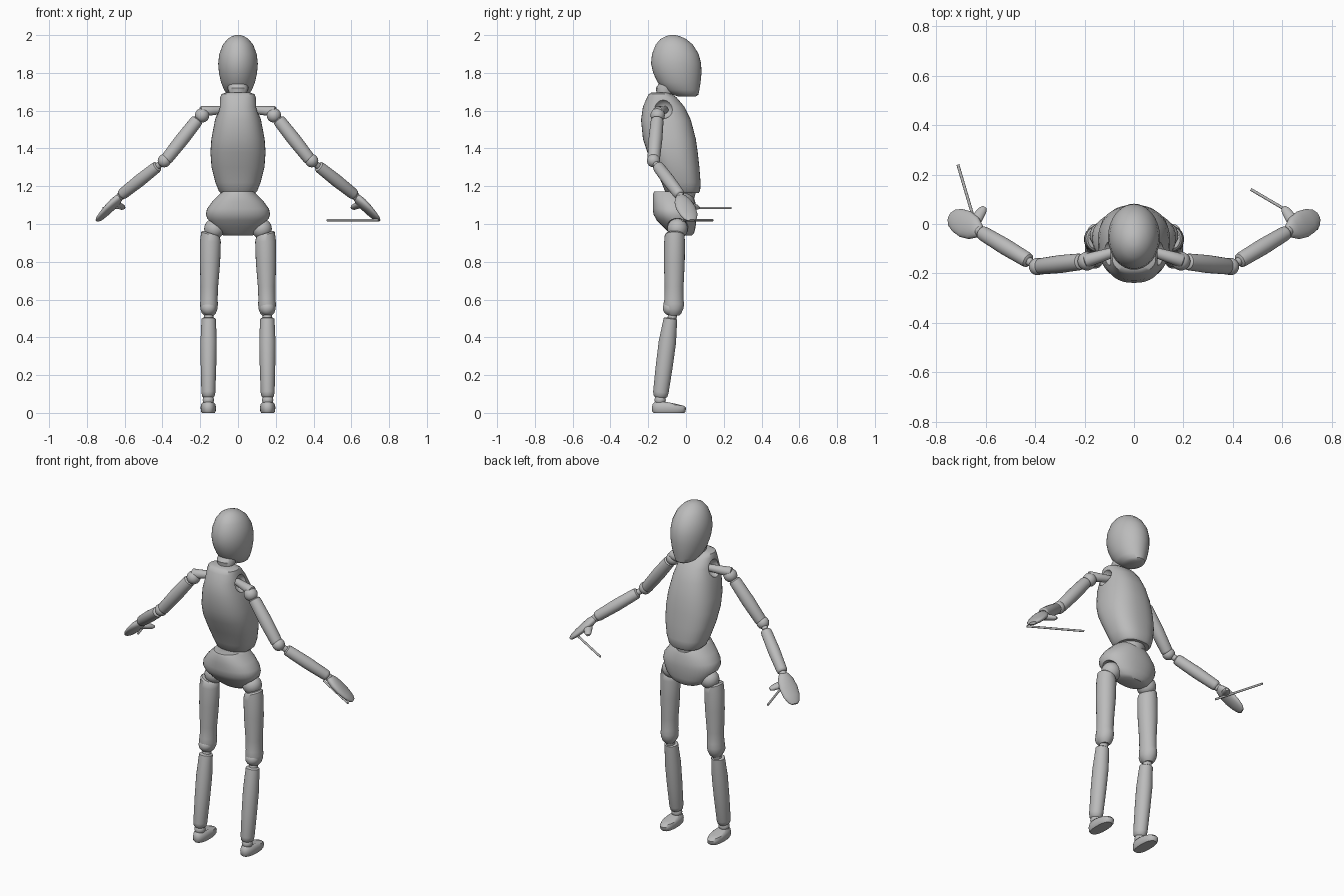
import bpy, bmesh, math
from mathutils import Vector

if "Cube" in bpy.data.objects:
    bpy.data.objects.remove(bpy.data.objects["Cube"])

grey = bpy.data.materials.new("plain_grey")
grey.diffuse_color = (0.5, 0.5, 0.5, 1)
grey.use_nodes = True
grey.node_tree.nodes["Principled BSDF"].inputs["Base Color"].default_value = grey.diffuse_color


def finish(name, bm, cutters=()):
    """Turn a bmesh into a smooth shaded object, cutting sockets first."""
    bmesh.ops.recalc_face_normals(bm, faces=bm.faces)
    me = bpy.data.meshes.new(name)
    bm.to_mesh(me)
    bm.free()
    me.materials.append(grey)
    ob = bpy.data.objects.new(name, me)
    bpy.context.collection.objects.link(ob)
    bpy.ops.object.select_all(action='DESELECT')
    ob.select_set(True)
    bpy.context.view_layer.objects.active = ob
    for c in cutters:
        mod = ob.modifiers.new("socket", 'BOOLEAN')
        mod.operation, mod.solver, mod.object = 'DIFFERENCE', 'EXACT', c
        bpy.ops.object.modifier_apply(modifier=mod.name)
        bpy.data.objects.remove(c)
    bpy.ops.object.shade_smooth_by_angle(angle=math.radians(40))
    return ob


def skin(bm, rings):
    """Bridge rings of points and cap both ends."""
    loops = [[bm.verts.new(p) for p in r] for r in rings]
    n = len(loops[0])
    for a, b in zip(loops, loops[1:]):
        for i in range(n):
            bm.faces.new((a[i], a[(i + 1) % n], b[(i + 1) % n], b[i]))
    bm.faces.new(loops[0])
    bm.faces.new(loops[-1])


def oval(n, e):
    for i in range(n):
        a = 2 * math.pi * i / n
        c, s = math.cos(a), math.sin(a)
        yield (math.copysign(abs(c) ** (2 / e), c),
               math.copysign(abs(s) ** (2 / e), s))


def body(name, sections, e=2.0, cutters=()):
    """Sections are (z, back y, front y, half width)."""
    bm = bmesh.new()
    skin(bm, [[(w * c, (b + f) / 2 + (f - b) / 2 * s, z) for c, s in oval(40, e)]
              for z, b, f, w in sections])
    return finish(name, bm, cutters)


def limb(name, a, b, sections, side=(1, 0, 0), slant=0):
    """Sections are (fraction from a to b, half size along side, half size across)."""
    a, b, u = Vector(a), Vector(b), Vector(side)
    d = (b - a).normalized()
    u = (u - d * u.dot(d)).normalized()
    v = d.cross(u)
    bm = bmesh.new()
    skin(bm, [[a.lerp(b, t) + u * (p * c) + v * (q * s) for c, s in oval(24, 2)]
              for t, p, q in sections])
    if slant:
        for vert in bm.verts:
            if vert.co.z > a.z - 0.01:
                vert.co.z += slant * (abs(vert.co.x) - abs(a.x))
    return finish(name, bm)


def ball(name, loc, r, scale=(1, 1, 1)):
    bm = bmesh.new()
    bmesh.ops.create_uvsphere(bm, u_segments=24, v_segments=14, radius=r)
    for v in bm.verts:
        v.co = Vector(loc) + Vector([v.co[i] * scale[i] for i in range(3)])
    return finish(name, bm)


def sockets(x, y, z, r):
    return [ball("socket_cutter", (s * x, y, z), r) for s in (-1, 1)]


def rounded(r0, r1, bulge=0, k=0.04):
    """Limb sections with softened ends."""
    m = (r0 + r1) / 2 + bulge
    return [(t, r, r) for t, r in ((0, r0 * .7), (k * .5, r0 * .93), (k * 1.5, r0),
                                   (.5, m), (1 - 1.5 * k, r1), (1 - k * .5, r1 * .9), (1, r1 * .65))]


# Head and neck
body("head", [(2.0, -.085, -.055, .012), (1.995, -.105, -.035, .03), (1.98, -.135, .0, .055),
              (1.95, -.16, .036, .08), (1.9, -.18, .067, .099), (1.85, -.185, .08, .105),
              (1.8, -.174, .082, .101), (1.75, -.15, .077, .09), (1.71, -.12, .071, .074),
              (1.685, -.075, .066, .056), (1.675, -.04, .052, .035)])
body("neck", [(1.6, -.16, -.08, .045), (1.69, -.155, -.07, .045), (1.72, -.16, -.05, .055),
              (1.76, -.13, -.03, .05)])

# Torso with shoulder sockets, waist, pelvis with hip sockets
body("torso", [(1.697, -.18, -.1, .06), (1.688, -.197, -.075, .088), (1.67, -.207, -.05, .094),
               (1.62, -.228, -.008, .101), (1.55, -.238, .026, .122), (1.45, -.228, .052, .141),
               (1.38, -.205, .062, .146), (1.3, -.165, .071, .14), (1.22, -.13, .077, .12),
               (1.175, -.112, .075, .102), (1.163, -.1, .066, .09)],
     e=2.4, cutters=sockets(.12, -.12, 1.61, .052))
body("waist", [(1.12, -.1, .04, .07), (1.16, -.11, .05, .078), (1.19, -.11, .05, .078),
               (1.22, -.09, .04, .06)])
body("pelvis", [(1.172, -.168, .02, .08), (1.16, -.174, .034, .095), (1.12, -.176, .048, .135),
                (1.08, -.176, .056, .164), (1.05, -.172, .057, .17), (1.02, -.155, .055, .16),
                (.98, -.115, .05, .135), (.95, -.085, .042, .1), (.938, -.07, .03, .075)],
     e=2.2, cutters=sockets(.15, -.045, .965, .066))

for s, tag in ((-1, "left"), (1, "right")):
    def at(x, y, z):
        return (s * x, y, z)

    # Arm
    limb(tag + "_collar_link", at(.07, -.11, 1.605), at(.2, -.15, 1.595), rounded(.02, .028))
    ball(tag + "_shoulder_ball", at(.19, -.15, 1.575), .038)
    limb(tag + "_upper_arm", at(.212, -.152, 1.555), at(.385, -.172, 1.335),
         rounded(.034, .033, .003))
    ball(tag + "_elbow_ball", at(.39, -.172, 1.335), .035)
    limb(tag + "_elbow_link", at(.39, -.172, 1.335), at(.445, -.138, 1.29), [(0, .017, .017), (1, .017, .017)])
    limb(tag + "_forearm", at(.424, -.15, 1.307), at(.62, -.032, 1.152), rounded(.031, .03, .003))
    ball(tag + "_wrist_ball", at(.622, -.03, 1.147), .022)

    # Hand: flattened palm and fingers, thumb
    limb(tag + "_palm", at(.618, -.032, 1.152), at(.744, .03, 1.018),
         [(0, .016, .012), (.08, .03, .02), (.25, .048, .024), (.5, .056, .022),
          (.75, .05, .018), (.92, .037, .014), (1, .02, .008)], side=(-.35 * s, .92, 0))
    limb(tag + "_thumb", at(.66, -.015, 1.11), at(.604, .068, 1.085),
         [(0, .024, .018), (.5, .023, .017), (.85, .018, .014), (1, .009, .007)])

    # Leg
    ball(tag + "_hip_ball", at(.125, -.045, .975), .054)
    limb(tag + "_thigh", at(.145, -.06, .95), at(.155, -.065, .515),
         [(0, .042, .044), (.02, .05, .052), (.1, .055, .055), (.35, .054, .055),
          (.65, .046, .05), (.8, .045, .05), (.86, .047, .055), (.92, .045, .05),
          (.97, .037, .04), (1, .025, .028)], slant=.3)
    ball(tag + "_knee_ball", at(.155, -.083, .555), .04)
    limb(tag + "_knee_link", at(.155, -.065, .54), at(.155, -.082, .47),
         [(0, .024, .024), (1, .024, .024)])
    limb(tag + "_shin", at(.155, -.082, .502), at(.157, -.137, .08),
         [(0, .032, .03), (.01, .038, .036), (.3, .043, .046), (.6, .041, .045),
          (.93, .037, .041), (.98, .033, .037), (1, .024, .027)])
    ball(tag + "_ankle_ball", at(.157, -.137, .068), .03)

    # Foot: rounded sole to instep
    bm = bmesh.new()
    skin(bm, [[(s * .157 + w * c, (b + f) / 2 + (f - b) / 2 * q, z - drop * max(q, 0))
               for c, q in oval(32, 2.4)]
              for z, b, f, w, drop in ((0, -.172, -.01, .034, 0), (.008, -.179, -.002, .039, 0),
                                       (.03, -.18, .0, .041, .004), (.047, -.176, -.01, .037, .01),
                                       (.058, -.165, -.045, .026, .012))])
    finish(tag + "_foot", bm)

# Thin rods in the hands
rod = [(0, .006, .006), (1, .006, .006)]
limb("left_rod", (-.712, .24, 1.085), (-.625, -.055, 1.085), rod)
limb("right_rod", (.472, .14, 1.02), (.745, -.02, 1.02), rod)
